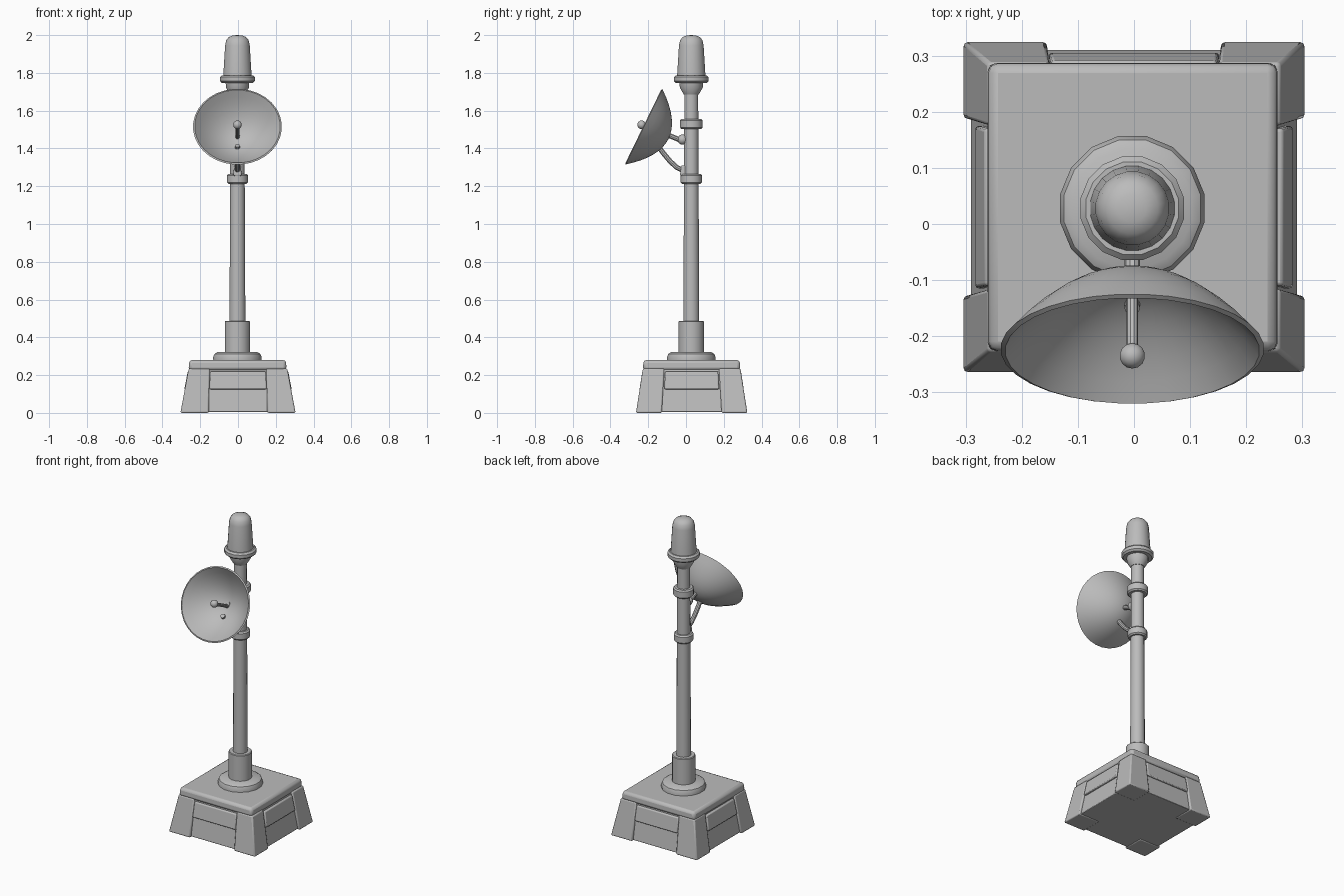
import bpy, bmesh, math
from mathutils import Vector, Matrix

if "Cube" in bpy.data.objects:
    bpy.data.objects.remove(bpy.data.objects["Cube"])

grey = bpy.data.materials.new("grey_metal")
grey.diffuse_color = (0.5, 0.5, 0.5, 1)
grey.use_nodes = True
grey.node_tree.nodes["Principled BSDF"].inputs["Base Color"].default_value = grey.diffuse_color
PX, PY = -0.003, 0.028          # mast axis
BY = 0.03                       # base centre


def finish(name, bm, bevel=0, segs=2, angle=35):
    bmesh.ops.recalc_face_normals(bm, faces=bm.faces)
    me = bpy.data.meshes.new(name)
    bm.to_mesh(me)
    bm.free()
    me.materials.append(grey)
    ob = bpy.data.objects.new(name, me)
    bpy.context.collection.objects.link(ob)
    if bevel:
        m = ob.modifiers.new("bevel", 'BEVEL')
        m.width, m.segments = bevel, segs
    bpy.ops.object.select_all(action='DESELECT')
    ob.select_set(True)
    bpy.context.view_layer.objects.active = ob
    bpy.ops.object.shade_smooth_by_angle(angle=math.radians(angle))
    return ob


def block(name, low, high, z0, z1, bevel):
    """Tapered block; low and high are (x0, x1, y0, y1) about the base centre."""
    bm = bmesh.new()
    pts = []
    for (x0, x1, y0, y1), z in ((low, z0), (high, z1)):
        pts += [(x0, y0 + BY, z), (x1, y0 + BY, z), (x1, y1 + BY, z), (x0, y1 + BY, z)]
    v = [bm.verts.new(p) for p in pts]
    for f in ((3, 2, 1, 0), (4, 5, 6, 7), (0, 1, 5, 4), (1, 2, 6, 5), (2, 3, 7, 6), (3, 0, 4, 7)):
        bm.faces.new([v[i] for i in f])
    return finish(name, bm, bevel)


def lathe(name, profile, matrix, sides=16, closed=False):
    """Spin a (radius, height) profile around local z."""
    bm = bmesh.new()
    rings = []
    for r, z in profile:
        if r < 1e-5:
            rings.append([bm.verts.new((0, 0, z))] * sides)
        else:
            rings.append([bm.verts.new((r * math.cos(a), r * math.sin(a), z))
                          for a in (2 * math.pi * (i + 0.5) / sides for i in range(sides))])
    pairs = list(zip(rings, rings[1:]))
    if closed:
        pairs.append((rings[-1], rings[0]))
    for a, b in pairs:
        for i in range(sides):
            j = (i + 1) % sides
            q = list(dict.fromkeys((a[i], a[j], b[j], b[i])))
            if len(q) > 2:
                bm.faces.new(q)
    bm.transform(matrix)
    return finish(name, bm)


MAST = Matrix.Translation((PX, PY, 0))


def collar(name, z0, z1, r, c=0.008):
    lathe(name, [(0, z0), (r - c, z0), (r, z0 + c), (r, z1 - c), (r - c, z1), (0, z1)], MAST)


def tube(name, pts, r, sides=10):
    """Round rod following a path in the plane x = PX; pts are (y, z)."""
    bm = bmesh.new()
    P = [Vector((PX, y, z)) for y, z in pts]
    rings = []
    for i, p in enumerate(P):
        t = (P[min(i + 1, len(P) - 1)] - P[max(i - 1, 0)]).normalized()
        u = Vector((1, 0, 0))
        w = t.cross(u)
        rings.append([bm.verts.new(p + r * (math.cos(a) * u + math.sin(a) * w))
                      for a in (2 * math.pi * k / sides for k in range(sides))])
    for a, b in zip(rings, rings[1:]):
        for i in range(sides):
            j = (i + 1) % sides
            bm.faces.new((a[i], a[j], b[j], b[i]))
    bm.faces.new(rings[0])
    bm.faces.new(rings[-1])
    finish(name, bm)


def ball(name, y, z, r):
    bm = bmesh.new()
    bmesh.ops.create_uvsphere(bm, u_segments=14, v_segments=9, radius=r,
                              matrix=Matrix.Translation((PX, y, z)))
    finish(name, bm, angle=60)


# Pedestal: tapered core, top slab, four corner posts, four side panels
block("pedestal_core", (-.291, .291, -.281, .281), (-.25, .25, -.247, .247), 0.004, 0.24, 0.004)
block("pedestal_slab", (-.262, .257, -.258, .258), (-.258, .254, -.255, .255), 0.225, 0.28, 0.016)
for sx in (-1, 1):
    for sy in (-1, 1):
        def corner(ax, bx, ay, by):
            return (*sorted((sx * ax, sx * bx)), *sorted((sy * ay, sy * by)))
        block("corner_post", corner(.155, .305, .158, .295),
              corner(.15, .261, .145, .258), 0, 0.235, 0.007)
for s in (-1, 1):
    def span(a, b):
        return tuple(sorted((s * a, s * b)))
    block("side_panel", (*span(.22, .284), -.145, .145), (*span(.22, .266), -.14, .14), .125, .22, .006)
    block("end_panel", (-.152, .152, *span(.22, .276)), (-.147, .147, *span(.22, .261)), .125, .22, .006)

# Mast: flange, sleeve, pole and clamps
lathe("mast_flange", [(0, .27), (.13, .27), (.131, .295), (.124, .312), (.108, .322), (0, .322)], MAST)
collar("mast_sleeve", 0.31, 0.487, 0.068, 0.004)
lathe("mast_pole", [(0, .45), (.043, .45), (.037, 1.72), (0, 1.72)], MAST)
collar("lower_clamp", 1.213, 1.266, 0.057)
collar("upper_clamp", 1.503, 1.557, 0.061)

# Beacon: neck, ring and domed lamp
lathe("beacon_neck", [(0, 1.685), (.04, 1.685), (.062, 1.722), (.064, 1.76), (0, 1.76)], MAST)
collar("beacon_ring", 1.747, 1.787, 0.094, 0.01)
lathe("beacon_lamp", [(0, 1.77), (.077, 1.77), (.075, 1.80), (.066, 1.945), (.06, 1.973),
                      (.046, 1.99), (.025, 1.998), (0, 2.0)], MAST, 20)

# Dish: thin paraboloid shell tilted up towards the front
axis = Vector((0, -.899, .438))
up = Vector((0, .438, .899))
centre = Vector((PX, -.2225, 1.515))
frame = Matrix((Vector((1, 0, 0)), up, axis)).transposed().to_4x4()
frame = Matrix.Translation(centre) @ frame @ Matrix.Diagonal((1.055, 1, 1, 1))
R, D, N = 0.223, 0.145, 8
back = [(R * i / N, -D * (1 - (i / N) ** 2)) for i in range(N + 1)]
inner = [((R - .008) * i / N, .004 - (D - .008) * (1 - (i / N) ** 2)) for i in range(N, -1, -1)]
lathe("dish", back + inner, frame, 32)

# Feed rod and receiver
tube("feed_rod", [(-.095, 1.455), (-.235, 1.524)], 0.0105)
ball("feed_receiver", -.235, 1.525, 0.023)

# Dish supports: short arm with knuckle, and curved lower strut
tube("upper_arm", [(-.10, 1.473), (-.02, 1.44)], 0.014)
ball("arm_knuckle", -.018, 1.447, 0.027)
tube("lower_strut", [(-.15, 1.415), (-.12, 1.375), (-.085, 1.333), (-.05, 1.30),
                     (-.02, 1.285), (.01, 1.28)], 0.014)
block("strut_bracket", (-.026, .02, -.062, -.02), (-.02, .014, -.055, -.02), 1.255, 1.31, 0.006)
